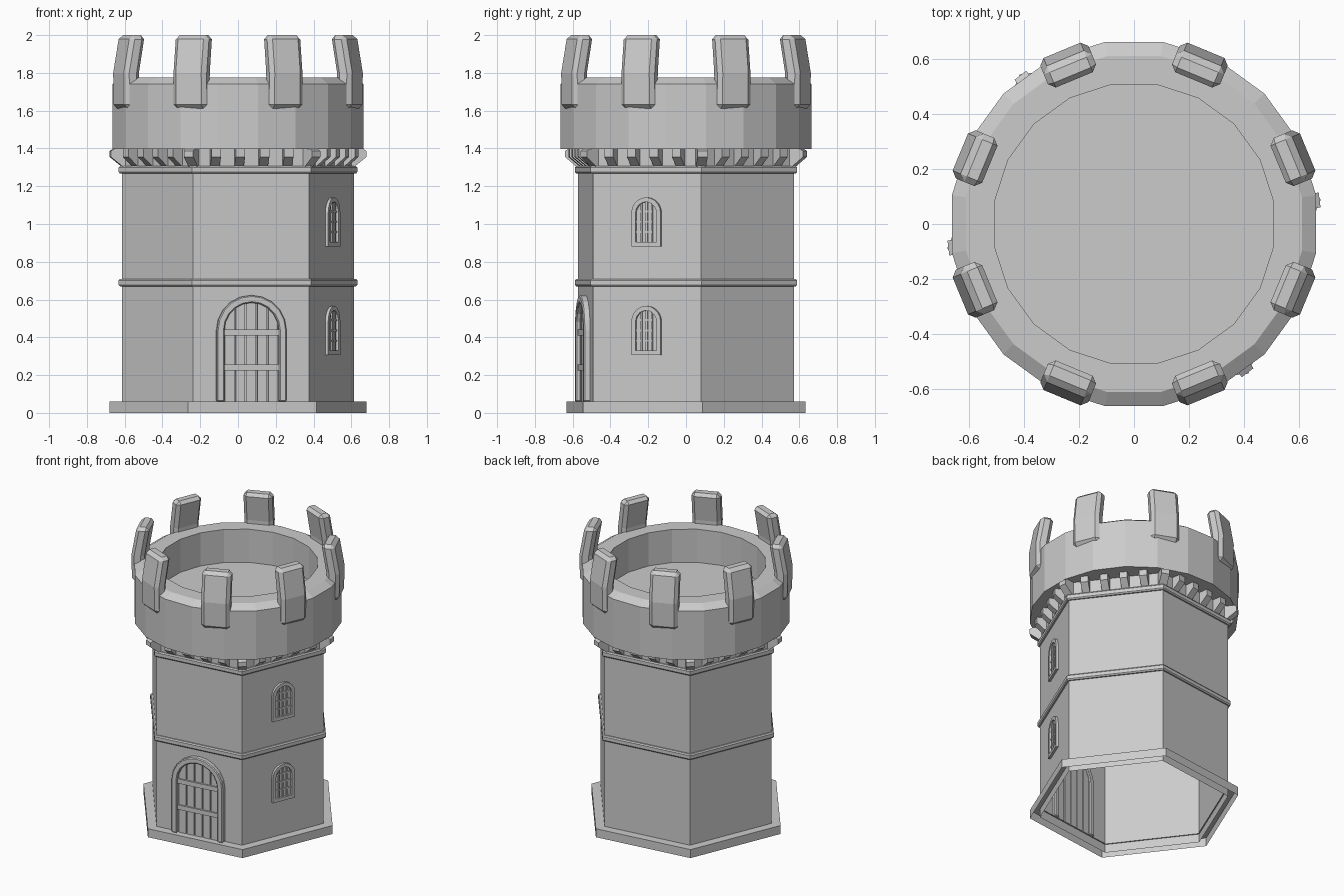
import bpy, bmesh
from math import sin, cos, pi, radians, sqrt

if "Cube" in bpy.data.objects:
    bpy.data.objects.remove(bpy.data.objects["Cube"])

TURN = radians(7.4)          # rotation of the hexagonal body
APO = 0.619 * cos(pi / 6)    # distance from axis to wall face


def finish(name, bm, bevel=0.0):
    bmesh.ops.recalc_face_normals(bm, faces=bm.faces)
    me = bpy.data.meshes.new(name)
    bm.to_mesh(me)
    bm.free()
    ob = bpy.data.objects.new(name, me)
    bpy.context.collection.objects.link(ob)
    if bevel:
        m = ob.modifiers.new("bevel", 'BEVEL')
        m.width = bevel
        m.segments = 1
        m.limit_method = 'ANGLE'
        m.angle_limit = radians(40)
    return ob


def lathe(name, profile, sides, turn, closed=False):
    """Sweep an (r, z) profile round the axis with flat sides."""
    bm = bmesh.new()
    rings = []
    for r, z in profile:
        if r == 0:
            rings.append([bm.verts.new((0, 0, z))] * sides)
        else:
            rings.append([bm.verts.new((r * cos(turn + 2 * pi * i / sides),
                                        r * sin(turn + 2 * pi * i / sides), z))
                          for i in range(sides)])
    pairs = list(zip(rings, rings[1:]))
    if closed:
        pairs.append((rings[-1], rings[0]))
    for a, b in pairs:
        for i in range(sides):
            j = (i + 1) % sides
            vs = list(dict.fromkeys((a[i], a[j], b[j], b[i])))
            if len(vs) > 2:
                bm.faces.new(vs)
    return finish(name, bm)


def extrude(bm, pts0, pts1):
    a = [bm.verts.new(p) for p in pts0]
    b = [bm.verts.new(p) for p in pts1]
    bm.faces.new(a)
    bm.faces.new(b[::-1])
    for i in range(len(a)):
        j = (i + 1) % len(a)
        bm.faces.new((a[i], b[i], b[j], a[j]))


def wall_prism(bm, normal, poly, p0, p1):
    """Extrude a (u, z) outline on the wall facing 'normal' from depth p0 to p1."""
    def place(u, z, p):
        d = APO + p
        return (d * cos(normal) - u * sin(normal), d * sin(normal) + u * cos(normal), z)
    extrude(bm, [place(u, z, p0) for u, z in poly], [place(u, z, p1) for u, z in poly])


def radial_prism(bm, angle, profile, half, offset=0.0):
    """Extrude an (r, z) side profile sideways, pointing out at 'angle'."""
    def place(r, z, t):
        return (r * cos(angle) - t * sin(angle), r * sin(angle) + t * cos(angle), z)
    extrude(bm, [place(r, z, offset - half) for r, z in profile],
            [place(r, z, offset + half) for r, z in profile])


def box(u0, u1, z0, z1):
    return [(u0, z0), (u1, z0), (u1, z1), (u0, z1)]


def arch(r, z0, spring, n=10):
    return [(r, z0)] + [(r * cos(pi * i / n), spring + r * sin(pi * i / n))
                        for i in range(n + 1)] + [(-r, z0)]


def arch_frame(bm, normal, ro, ri, z0, spring, p0, p1):
    wall_prism(bm, normal, arch(ro, z0, spring) + arch(ri, z0, spring)[::-1], p0, p1)


def arch_slat(bm, normal, u0, u1, r, z0, spring, p0, p1):
    def top(u):
        return spring + sqrt(max(0, r * r - u * u))
    mid = (u0 + u1) / 2
    wall_prism(bm, normal, [(u0, z0), (u1, z0), (u1, top(u1)), (mid, top(mid)), (u0, top(u0))], p0, p1)


# hollow body and open-bottomed plinth
lathe("tower_wall", [(0.619, 0.0), (0.619, 1.40)], 6, TURN)
lathe("plinth", [(0.686, 0.0), (0.686, 0.06), (0.61, 0.06)], 6, TURN)

# trim bands
for name, z in (("middle_band", 0.67), ("upper_band", 1.267)):
    lathe(name, [(0.61, z), (0.63, z), (0.637, z + 0.008), (0.637, z + 0.032),
                 (0.63, z + 0.04), (0.61, z + 0.04)], 6, TURN, closed=True)

# round crown with sunken floor
lathe("crown", [(0, 1.54), (0.515, 1.54), (0.515, 1.775), (0.62, 1.775),
                (0.672, 1.742), (0.672, 1.397), (0, 1.397)], 20, radians(9))

# corbels: one on each corner and four along each wall
bm = bmesh.new()
for k in range(6):
    corner = TURN + k * pi / 3
    radial_prism(bm, corner, [(0.60, 1.305), (0.62, 1.305), (0.682, 1.355), (0.682, 1.387),
                              (0.66, 1.40), (0.60, 1.40)], 0.027)
    for i in range(1, 5):
        radial_prism(bm, corner + pi / 6, [(0.52, 1.305), (0.54, 1.305), (0.60, 1.355),
                                           (0.60, 1.40), (0.52, 1.40)],
                     0.025, (i / 5 - 0.5) * 0.645)
finish("corbels", bm)

# merlons leaning inward
bm = bmesh.new()
for k in range(8):
    radial_prism(bm, radians(22.5 + 45 * k),
                 [(0.60, 1.61), (0.682, 1.61), (0.685, 1.80), (0.65, 2.0),
                  (0.565, 2.0), (0.598, 1.80)], 0.095)
finish("merlons", bm, 0.022)

# door
FRONT = TURN - pi / 2
bm = bmesh.new()
arch_frame(bm, FRONT, 0.186, 0.146, 0.06, 0.437, -0.02, 0.034)
finish("door_frame", bm, 0.006)
bm = bmesh.new()
step = 0.29 / 5
for i in range(5):
    u = -0.145 + i * step
    arch_slat(bm, FRONT, u + 0.004, u + step - 0.004, 0.146, 0.06, 0.437, -0.01, 0.012)
finish("door_planks", bm)
bm = bmesh.new()
for z in (0.225, 0.41):
    wall_prism(bm, FRONT, box(-0.146, 0.146, z, z + 0.032), 0.0, 0.022)
finish("door_straps", bm)

# barred windows
SIDE = TURN - pi / 6
for name, z in (("lower_window", 0.307), ("upper_window", 0.882)):
    sp = z + 0.175
    bm = bmesh.new()
    arch_frame(bm, SIDE, 0.084, 0.060, z, sp, -0.01, 0.016)
    wall_prism(bm, SIDE, box(-0.060, 0.060, z, z + 0.024), -0.01, 0.016)
    finish(name + "_frame", bm)
    bm = bmesh.new()
    for u in (-0.03, 0, 0.03):
        arch_slat(bm, SIDE, u - 0.005, u + 0.005, 0.061, z + 0.02, sp, -0.004, 0.008)
    for dz in (0.07, 0.125, 0.18):
        wall_prism(bm, SIDE, box(-0.061, 0.061, z + dz, z + dz + 0.01), -0.004, 0.006)
    finish(name + "_bars", bm)
